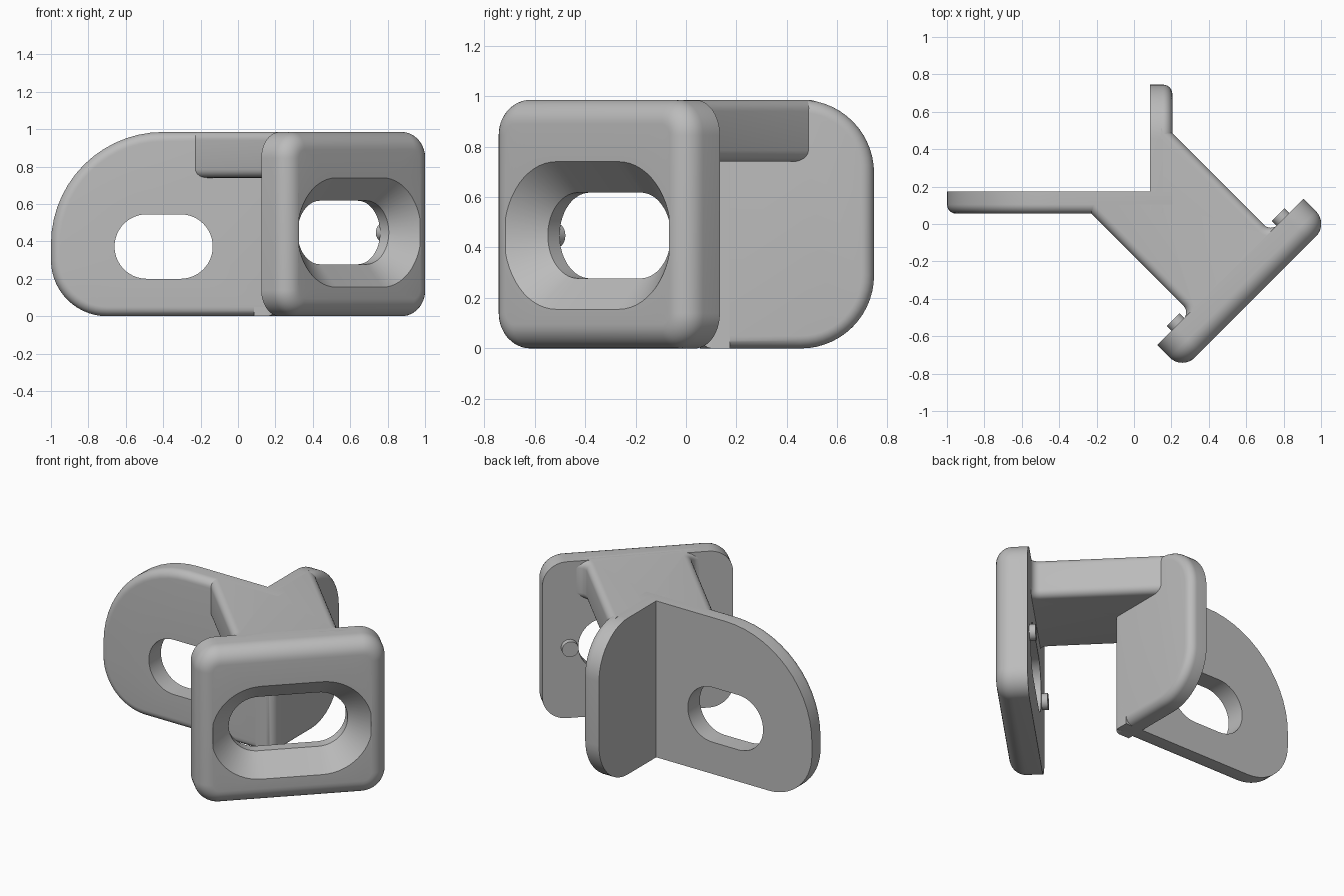
import bpy, bmesh
from math import sin, cos, pi, sqrt
from mathutils import Vector

if "Cube" in bpy.data.objects:
    bpy.data.objects.remove(bpy.data.objects["Cube"])

H = 0.985          # overall height
MID = 0.183        # centre of the diagonal arm
HOLE_Z = 0.4475
ARC = 14

grey = bpy.data.materials.new("plain grey")
grey.use_nodes = True
grey.diffuse_color = (0.5, 0.5, 0.5, 1)
grey.node_tree.nodes["Principled BSDF"].inputs["Base Color"].default_value = (0.5, 0.5, 0.5, 1)


def finish(name, bm):
    bmesh.ops.remove_doubles(bm, verts=bm.verts, dist=0.0001)
    bmesh.ops.recalc_face_normals(bm, faces=bm.faces)
    mesh = bpy.data.meshes.new(name)
    bm.to_mesh(mesh)
    bm.free()
    mesh.materials.append(grey)
    ob = bpy.data.objects.new(name, mesh)
    bpy.context.collection.objects.link(ob)
    bpy.ops.object.select_all(action='DESELECT')
    ob.select_set(True)
    bpy.context.view_layer.objects.active = ob
    bpy.ops.object.shade_smooth_by_angle(angle=0.6)
    return ob


def outline(box, radii, inset=0):
    """Rounded rectangle; radii run bottom-left, bottom-right, top-right, top-left."""
    a0, a1, b0, b1 = box
    a0, a1, b0, b1 = a0 + inset, a1 - inset, b0 + inset, b1 - inset
    pts = []
    corners = ((a0, b0, 1, 1), (a1, b0, -1, 1), (a1, b1, -1, -1), (a0, b1, 1, -1))
    for i, (a, b, sa, sb) in enumerate(corners):
        r = max(radii[i] - inset, 0)
        for k in range(ARC + 1):
            t = pi + i * pi / 2 + k / ARC * pi / 2
            pts.append((a + sa * r + r * cos(t), b + sb * r + r * sin(t)))
    return pts


def slot(centre, z, half, r):
    return outline((centre - half - r, centre + half + r, z - r, z + r), [r] * 4)


def loft(name, rings, place, closed):
    """Skin (outline, depth) rings; closed joins last to first, else both ends are capped."""
    bm = bmesh.new()
    loops = [[bm.verts.new(place(a, b, d)) for a, b in pts] for pts, d in rings]
    pairs = list(zip(loops, loops[1:]))
    if closed:
        pairs.append((loops[-1], loops[0]))
    else:
        bm.faces.new(loops[0])
        bm.faces.new(loops[-1])
    for p, q in pairs:
        for i in range(len(p)):
            j = (i + 1) % len(p)
            bm.faces.new((p[i], p[j], q[j], q[i]))
    return finish(name, bm)


def shell(box, radii, back, fillet, steps=8):
    """Rings from the sharp back edge to the rounded front edge (depth 0)."""
    rings = [(outline(box, radii), back)]
    for k in range(steps + 1):
        t = k / steps * pi / 2
        rings.append((outline(box, radii, fillet * (1 - cos(t))), fillet * (1 - sin(t))))
    return rings


def diagonal(u, z, n):
    """Local frame turned 45 degrees: u along the front face, n outward."""
    s = sqrt(0.5)
    return Vector(((u + n) * s, (u - n) * s, z))


# Wall plate with slot
THICK = 0.12
hole = slot(-0.3975, 0.3725, 0.09, 0.1725)
loft("slotted_wall_plate",
     shell((-1, 0.205, 0, H), (0.3, 0, 0, 0.6), THICK, 0.05) + [(hole, 0), (hole, THICK)],
     lambda a, b, d: Vector((a, 0.055 + d, b)), True)

# Plain wall plate at a right angle
loft("plain_wall_plate",
     shell((0.055, 0.745, 0, H), (0, 0.29, 0.29, 0), THICK, 0.05),
     lambda a, b, d: Vector((0.205 - d, a, b)), False)

# Front plate with countersunk slot
FRONT, BACK = 0.735, 0.546
depth = FRONT - BACK
wide, narrow = slot(MID, HOLE_Z, 0.175, 0.2925), slot(MID, HOLE_Z, 0.175, 0.17)
loft("front_plate",
     shell((MID - 0.553, MID + 0.553, 0, H), [0.14] * 4, depth, 0.095)
     + [(wide, 0), (narrow, 0.1225), (narrow, depth)],
     lambda a, b, d: diagonal(a, b, FRONT - d), True)

# Bridge joining the plates, flared at the front plate
FLARE = 0.05
side = [(-0.305, -0.285)]
for k in range(7):
    t = k / 6 * pi / 2
    side.append((-0.305 - FLARE + FLARE * cos(t), BACK - FLARE + FLARE * sin(t)))
side.append((-0.305 - FLARE, 0.6))
profile = [(0, 0.02)] + side + [(-u, n) for u, n in reversed(side)]
bm = bmesh.new()
levels = [[bm.verts.new(diagonal(MID + u, z, n)) for u, n in profile] for z in (0.74, H)]
low, high = levels
count = len(profile)
bm.faces.new(low)
bm.faces.new(high)
for i in range(count):
    j = (i + 1) % count
    bm.faces.new((low[i], low[j], high[j], high[i]))
rounded = []
for ring in levels:
    for i in range(1, len(side) - 1):
        rounded.append(bm.edges.get((ring[i], ring[i + 1])))
        rounded.append(bm.edges.get((ring[-i], ring[-i - 1])))
bmesh.ops.recalc_face_normals(bm, faces=bm.faces)
bmesh.ops.bevel(bm, geom=rounded, offset=0.045, segments=6, profile=0.5, affect='EDGES')
finish("bridge", bm)

# Small pins on the back of the front plate
for name, sign in (("right_pin", -1), ("left_pin", 1)):
    u = MID + sign * 0.397
    disc = outline((u - 0.048, u + 0.048, HOLE_Z - 0.048, HOLE_Z + 0.048), [0.048] * 4)
    loft(name, [(disc, 0.51), (disc, 0.57)], diagonal, False)
